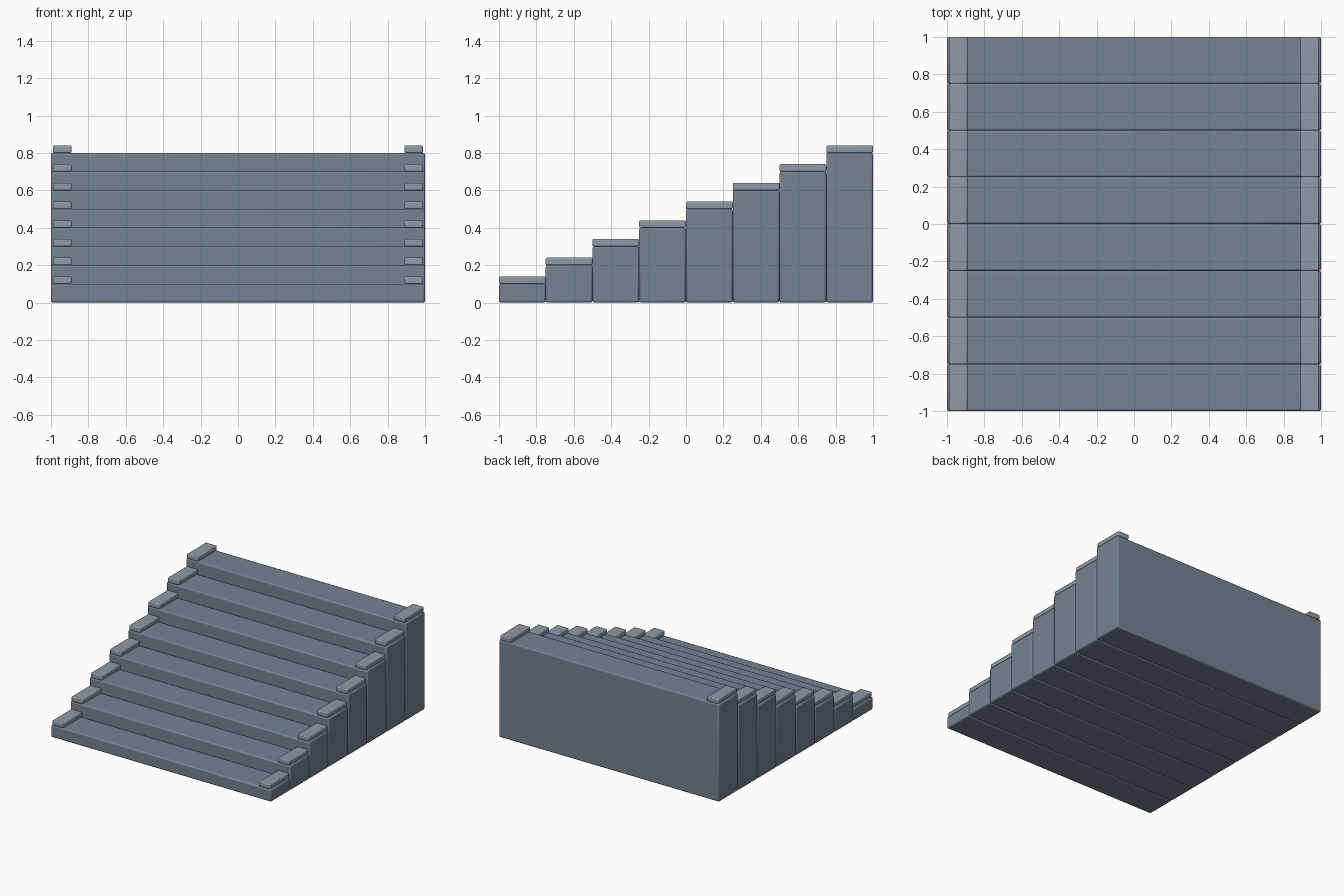
import bpy

if "Cube" in bpy.data.objects:
    bpy.data.objects.remove(bpy.data.objects["Cube"])

STEPS, DEPTH, RISE = 8, 0.25, 0.1


def material(name, rgb):
    mat = bpy.data.materials.new(name)
    mat.diffuse_color = (*rgb, 1)
    mat.use_nodes = True
    mat.node_tree.nodes["Principled BSDF"].inputs["Base Color"].default_value = mat.diffuse_color
    return mat


slate = material("slate", (0.18, 0.23, 0.29))
pale_slate = material("pale_slate", (0.28, 0.33, 0.39))


def block(name, x, y, z, bevel, mat):
    """Bevelled box from (min, max) ranges on each axis."""
    bpy.ops.mesh.primitive_cube_add(size=1, location=[sum(r) / 2 for r in (x, y, z)])
    ob = bpy.context.object
    ob.name = name
    ob.scale = [r[1] - r[0] for r in (x, y, z)]
    bpy.ops.object.transform_apply(location=False, rotation=False, scale=True)
    ob.data.materials.append(mat)
    mod = ob.modifiers.new("soft_edges", 'BEVEL')
    mod.width = bevel
    mod.segments = 2
    bpy.ops.object.shade_smooth_by_angle()
    return ob


for i in range(STEPS):
    front = -1 + i * DEPTH
    top = (i + 1) * RISE
    # full-height step
    block(f"step_{i + 1}", (-1, 1), (front, front + DEPTH), (0, top), 0.01, slate)
    # raised curb at each end of the tread
    for side, label in ((-1, "left"), (1, "right")):
        xs = sorted((side * 0.99, side * 0.89))
        block(f"curb_{label}_{i + 1}", xs, (front, front + DEPTH),
              (top, top + 0.04), 0.007, pale_slate)
